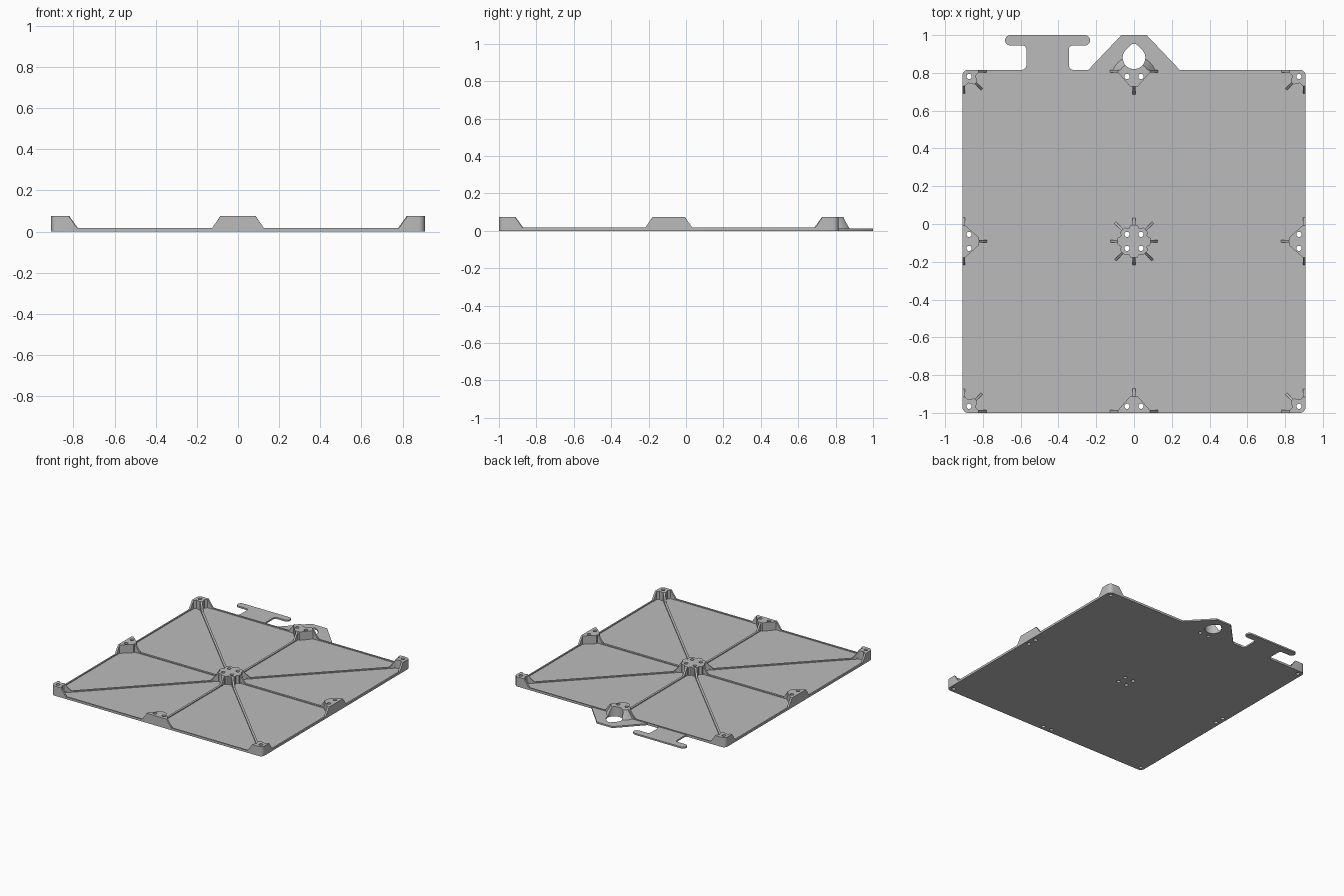
import bpy, bmesh
from math import sin, cos, pi, radians, hypot, atan2
from mathutils import Matrix, Vector

if "Cube" in bpy.data.objects:
    bpy.data.objects.remove(bpy.data.objects["Cube"])

H = 0.908              # half width of the square plate
CY = H - 1             # y of the plate centre
PLATE, RIB, TOP = 0.010, 0.017, 0.075
TAB = 0.012
HOLE = 0.014
parts = []

grey = bpy.data.materials.new("light grey")
grey.use_nodes = True
colour = (0.5, 0.5, 0.5, 1)
grey.diffuse_color = colour
grey.node_tree.nodes["Principled BSDF"].inputs["Base Color"].default_value = colour


def add(name, mesh):
    mesh.name = name
    ob = bpy.data.objects.new(name, mesh)
    bpy.context.collection.objects.link(ob)
    mesh.materials.clear()
    mesh.materials.append(grey)
    parts.append(ob)
    return ob


def arc(cx, cy, r, a0, a1, n=10):
    steps = [radians(a0 + (a1 - a0) * i / n) for i in range(n + 1)]
    return [(cx + r * cos(a), cy + r * sin(a)) for a in steps]


def circle(p, r=HOLE):
    return arc(p[0], p[1], r, 0, 337.5, 15)


def place(points, origin, angle):
    c, s = cos(angle), sin(angle)
    return [(origin[0] + c * u - s * v, origin[1] + s * u + c * v) for u, v in points]


def rounded_square(h, r):
    k = h - r
    pts = []
    for i in range(4):
        pts += place(arc(k, k, r, 0, 90, 6), (0, CY), i * pi / 2)
    return pts


def prism(name, outline, z1, holes=(), z0=0):
    """Extruded flat outline with optional holes."""
    cu = bpy.data.curves.new(name, 'CURVE')
    cu.dimensions, cu.fill_mode, cu.extrude = '2D', 'BOTH', (z1 - z0) / 2
    for loop in [outline, *holes]:
        sp = cu.splines.new('POLY')
        sp.points.add(len(loop) - 1)
        for p, (x, y) in zip(sp.points, loop):
            p.co = (x, y, 0, 1)
        sp.use_cyclic_u = True
    tmp = bpy.data.objects.new("tmp", cu)
    mesh = bpy.data.meshes.new_from_object(tmp)
    bpy.data.objects.remove(tmp)
    bpy.data.curves.remove(cu)
    bm = bmesh.new()
    bm.from_mesh(mesh)
    bmesh.ops.remove_doubles(bm, verts=bm.verts, dist=1e-5)
    bmesh.ops.translate(bm, verts=bm.verts, vec=(0, 0, (z0 + z1) / 2))
    bmesh.ops.recalc_face_normals(bm, faces=bm.faces)
    bm.to_mesh(mesh)
    bm.free()
    return add(name, mesh)


def gusset(origin, angle, r0, r1, width=0.014):
    """Sloping web from the top of a boss down to a rib."""
    bm = bmesh.new()
    profile = [(r0 - 0.006, 0.005), (r1, 0.005), (r1, RIB), (r0, TOP), (r0 - 0.006, TOP)]
    face = bm.faces.new([bm.verts.new((x, -width / 2, z)) for x, z in profile])
    new = bmesh.ops.extrude_face_region(bm, geom=[face])["geom"]
    bmesh.ops.translate(bm, vec=(0, width, 0),
                        verts=[v for v in new if isinstance(v, bmesh.types.BMVert)])
    bmesh.ops.recalc_face_normals(bm, faces=bm.faces)
    bm.transform(Matrix.Translation((*origin, 0)) @ Matrix.Rotation(angle, 4, 'Z'))
    mesh = bpy.data.meshes.new("gusset")
    bm.to_mesh(mesh)
    bm.free()
    add("gusset", mesh)


def rib(angle, r0, r1, width=0.016):
    w = width / 2
    prism("rib", place([(r0, -w), (r1, -w), (r1, w), (r0, w)], (0, CY), angle), RIB)


centre = (0, CY)
plate_holes = []

# Centre boss: eight short arms with hollows between, four screw holes
star = []
for k in range(8):
    a = k * pi / 4
    star += [(r * cos(a + d), r * sin(a + d)) for d, r in ((-0.2, 0.088), (0.2, 0.088), (pi / 8, 0.074))]
holes = [circle(p) for p in place([(0.037, 0.037), (-0.037, 0.037),
                                   (-0.037, -0.037), (0.037, -0.037)], centre, 0)]
prism("centre_boss", place(star, centre, 0), TOP, holes)
plate_holes += holes
for k in range(8):
    gusset(centre, k * pi / 4, 0.086, 0.125 if k % 2 == 0 else 0.14)
    rib(k * pi / 4, 0.08, H - 0.08 if k % 2 == 0 else (H - 0.066) * 2 ** 0.5)

# Bosses on the edges and corners, repeated around the four sides
edge = [(-0.085, 0), (0.085, 0), (0.085, 0.014), (0.02, 0.088), (-0.02, 0.088), (-0.085, 0.014)]
corner = [(0.085, 0), (0.085, 0.014), (0.07, 0.03), (0.077, 0.062), (0.062, 0.077),
          (0.03, 0.07), (0.014, 0.085), (0, 0.085)] + arc(0.03, 0.03, 0.03, 180, 270, 6)
for k in range(4):
    turn = k * pi / 2
    mid = place([(0, -H)], centre, turn)[0]
    holes = [circle(p) for p in place([(-0.037, 0.035), (0.037, 0.035)], mid, turn)]
    prism("edge_boss", place(edge, mid, turn), TOP, holes)
    plate_holes += holes
    side = place([(0, 0.007)], mid, turn)[0]
    gusset(side, turn, 0.085, 0.126)
    gusset(side, turn + pi, 0.085, 0.126)
    gusset(mid, turn + pi / 2, 0.088, 0.13)

    tip = place([(-H, -H)], centre, turn)[0]
    hole = circle(place([(0.035, 0.035)], tip, turn)[0])
    prism("corner_boss", place(corner, tip, turn), TOP, [hole])
    plate_holes.append(hole)
    gusset(place([(0, 0.007)], tip, turn)[0], turn, 0.085, 0.126)
    gusset(place([(0.007, 0)], tip, turn)[0], turn + pi / 2, 0.085, 0.126)
    gusset(tip, turn + pi / 4, 0.098, 0.145)

# Base plate and its raised rim
prism("base_plate", rounded_square(H, 0.03), PLATE, plate_holes)
prism("rim", rounded_square(H, 0.03), RIB, [rounded_square(H - 0.011, 0.019)])

# Hanging tab with a teardrop opening
teardrop = arc(0, 0.88, 0.06, -220, 40, 24) + [(0.014, 0.95), (0, 0.955), (-0.014, 0.95)]
prism("hanging_tab", [(-0.245, 0.803), (0.245, 0.803), (0.24, 0.818), (0.067, 1),
                      (-0.067, 1), (-0.24, 0.818)], TAB, [teardrop])

# Sloping half collar behind the back boss, cut by the opening
bm = bmesh.new()
bmesh.ops.create_cone(bm, cap_ends=True, segments=48, radius1=0.127, radius2=0.085, depth=TOP,
                      matrix=Matrix.Translation((0, 0.77, TOP / 2)))
cut = bmesh.ops.bisect_plane(bm, geom=bm.verts[:] + bm.edges[:] + bm.faces[:],
                             plane_co=(0, 0.803, 0), plane_no=(0, -1, 0), clear_outer=True)
bmesh.ops.holes_fill(bm, edges=[e for e in cut["geom_cut"] if isinstance(e, bmesh.types.BMEdge)])
bmesh.ops.recalc_face_normals(bm, faces=bm.faces)
mesh = bpy.data.meshes.new("collar")
bm.to_mesh(mesh)
bm.free()
collar = add("collar", mesh)
cutter = prism("cutter", teardrop, 0.1, z0=-0.02)
cutter.hide_render = True
mod = collar.modifiers.new("opening", 'BOOLEAN')
mod.operation, mod.solver, mod.object = 'DIFFERENCE', 'EXACT', cutter
graph = bpy.context.evaluated_depsgraph_get()
result = bpy.data.meshes.new_from_object(collar.evaluated_get(graph))
collar.modifiers.clear()
collar.data = result
parts.remove(cutter)
bpy.data.objects.remove(cutter)

# T-shaped hook tab with rounded ends and filleted stem
half = ([(0.15, 0.805), (0.15, 0.816)] + arc(0.1375, 0.841, 0.025, 270, 180, 6)
        + arc(0.1325, 0.925, 0.02, 180, 90, 6) + arc(0.1975, 0.9725, 0.0275, -90, 90, 12))
prism("hook_tab", [(x - 0.4575, y) for x, y in half]
      + [(-x - 0.4575, y) for x, y in reversed(half)], TAB)

# Smooth the round walls, keep the edges sharp
bpy.ops.object.select_all(action='DESELECT')
for ob in parts:
    ob.select_set(True)
bpy.context.view_layer.objects.active = parts[0]
bpy.ops.object.shade_smooth_by_angle(angle=radians(30))
